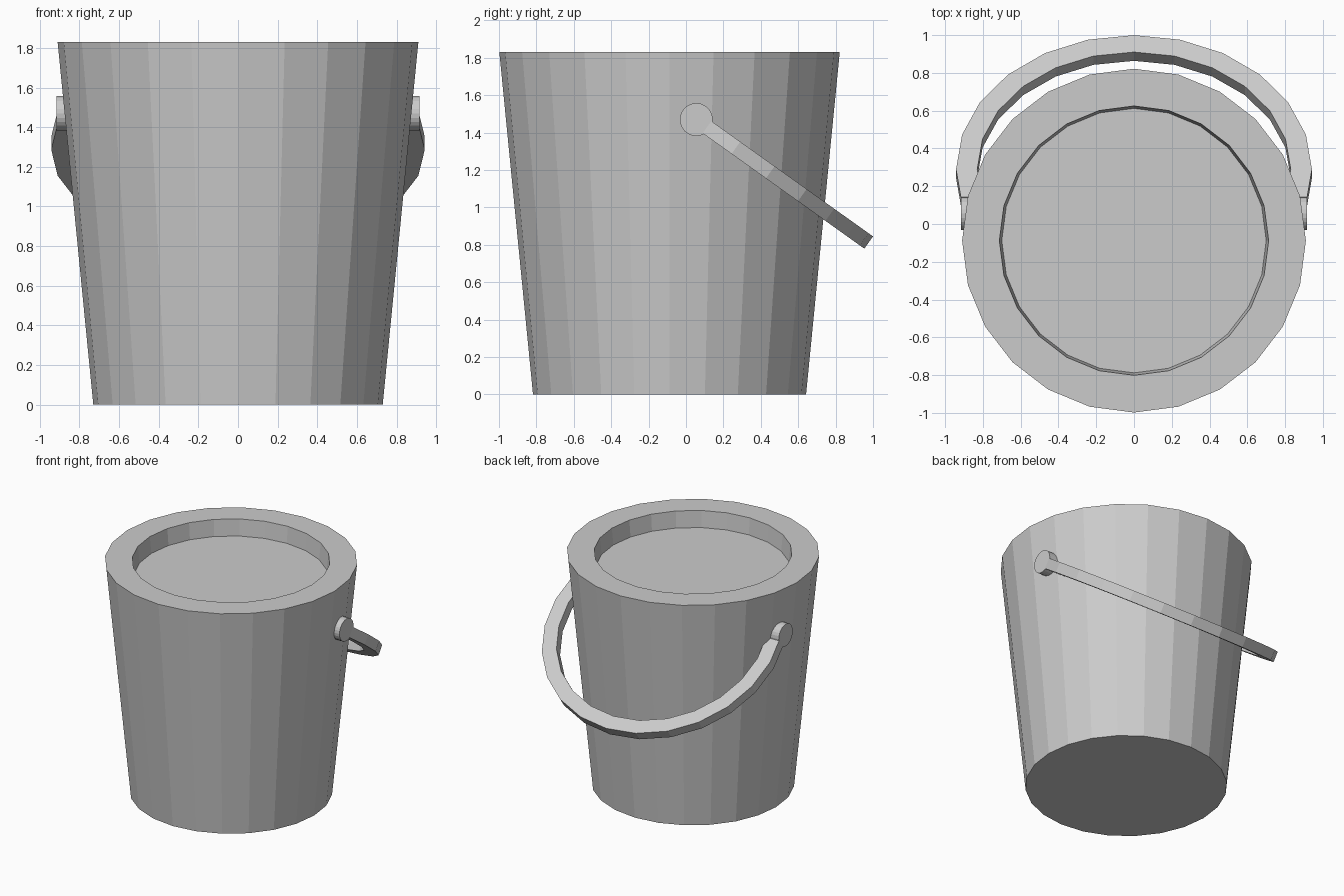
import bpy, bmesh
from math import sin, cos, pi, radians
from mathutils import Vector, Matrix

if "Cube" in bpy.data.objects:
    bpy.data.objects.remove(bpy.data.objects["Cube"])

SIDES = 24
PIVOT = Vector((0, 0.055, 1.47))


def finish(name, bm):
    bmesh.ops.recalc_face_normals(bm, faces=bm.faces)
    mesh = bpy.data.meshes.new(name)
    bm.to_mesh(mesh)
    bm.free()
    obj = bpy.data.objects.new(name, mesh)
    bpy.context.collection.objects.link(obj)
    return obj


def bridge(bm, a, b):
    n = len(a)
    for i in range(n):
        j = (i + 1) % n
        bm.faces.new((a[i], a[j], b[j], b[i]))


# Bucket: tapered wall, wide flat rim, recessed lid surface
bm = bmesh.new()
rings = []
for r, z in [(0.73, 0), (0.91, 1.83), (0.713, 1.83), (0.70, 1.70)]:
    rings.append([bm.verts.new((r * sin(2 * pi * i / SIDES),
                                r * cos(2 * pi * i / SIDES) - 0.088, z))
                  for i in range(SIDES)])
for a, b in zip(rings, rings[1:]):
    bridge(bm, a, b)
bm.faces.new(rings[0])
bm.faces.new(rings[-1])
finish("bucket", bm)

# Handle: flat half-ring swung down behind the bucket
tilt = radians(-35.5)
along = Vector((0, cos(tilt), sin(tilt)))
normal = Vector((0, -sin(tilt), cos(tilt)))
bm = bmesh.new()
sections = []
for k in range(-1, 14):
    a = k * pi / 12
    section = []
    for rx, ry, h in [(0.942, 0.872, 0.04), (0.942, 0.872, -0.04),
                      (0.83, 0.762, -0.04), (0.83, 0.762, 0.04)]:
        p = PIVOT + along * (0.26 + ry * sin(a)) + normal * h
        p.x = rx * cos(a)
        section.append(bm.verts.new(p))
    sections.append(section)
for a, b in zip(sections, sections[1:]):
    bridge(bm, a, b)
bm.faces.new(sections[0])
bm.faces.new(sections[-1])
finish("handle", bm)

# Pivot pegs on both sides
for side, label in ((-1, "left"), (1, "right")):
    bm = bmesh.new()
    bmesh.ops.create_cone(
        bm, cap_ends=True, segments=SIDES, radius1=0.088, radius2=0.088, depth=0.115,
        matrix=Matrix.Translation((side * 0.8575, PIVOT.y, PIVOT.z))
        @ Matrix.Rotation(pi / 2, 4, 'Y'))
    finish("pivot_peg_" + label, bm)
